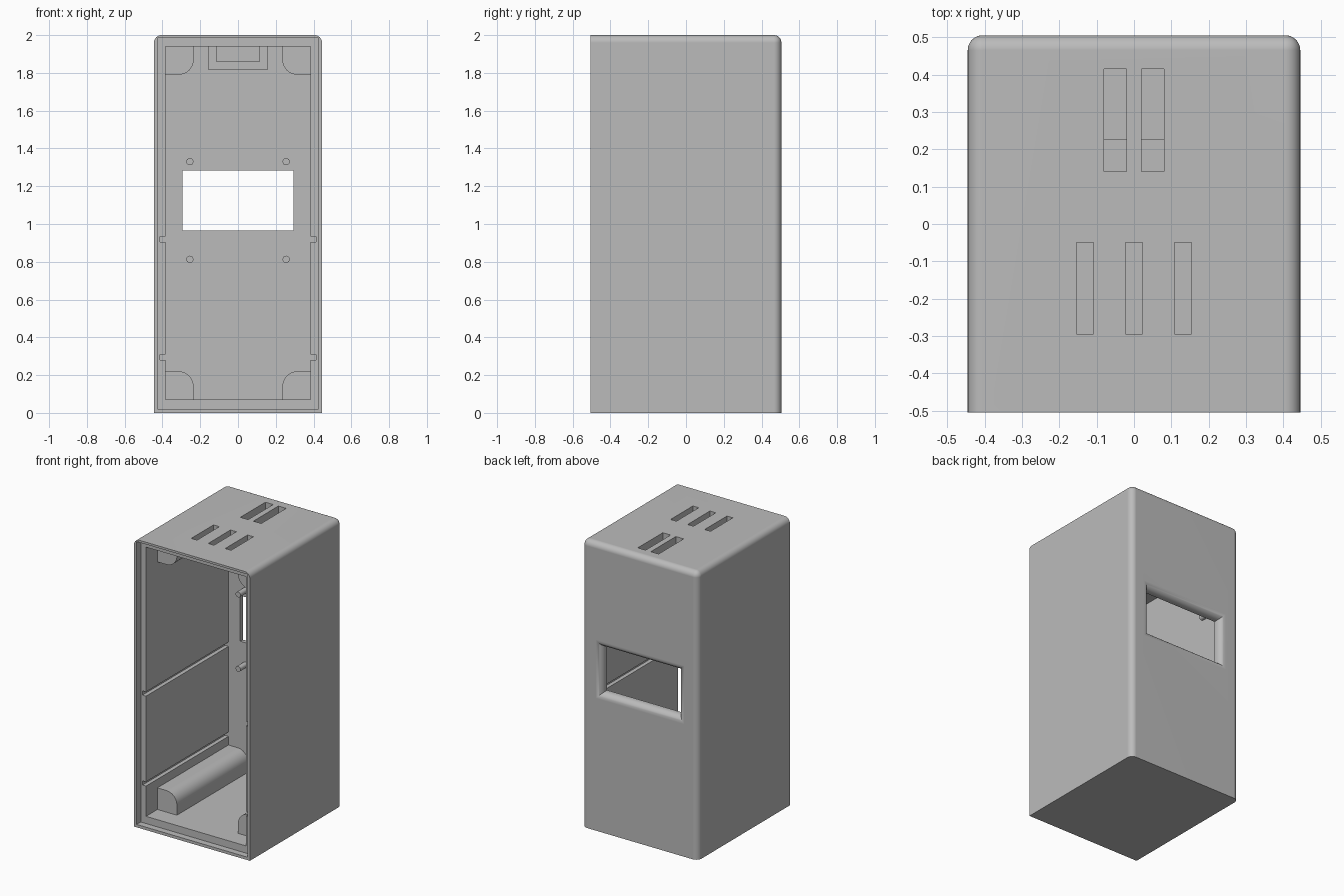
import bpy
import bmesh
import math

old = bpy.data.objects.get("Cube")
if old:
    bpy.data.objects.remove(old, do_unlink=True)

GREY = bpy.data.materials.new("plain grey")
GREY.use_nodes = True
GREY.diffuse_color = (0.5, 0.5, 0.5, 1)
GREY.node_tree.nodes["Principled BSDF"].inputs["Base Color"].default_value = (0.5, 0.5, 0.5, 1)

W, D, H = 0.445, 0.505, 2.0       # half width, half depth, height
IN_W, FLOOR, CEIL, BACK = 0.385, 0.07, 1.94, 0.445
SINK = 0.01                       # overlap of fitted parts into the walls


def finish(bm, name):
    bmesh.ops.recalc_face_normals(bm, faces=bm.faces)
    mesh = bpy.data.meshes.new(name)
    bm.to_mesh(mesh)
    bm.free()
    mesh.materials.append(GREY)
    ob = bpy.data.objects.new(name, mesh)
    bpy.context.collection.objects.link(ob)
    return ob


def loft(name, sections):
    """Skin equal-length (x, z) outlines given as (y, outline) pairs."""
    bm = bmesh.new()
    rings = [[bm.verts.new((x, y, z)) for x, z in pts] for y, pts in sections]
    n = len(rings[0])
    for a, b in zip(rings, rings[1:]):
        for i in range(n):
            j = (i + 1) % n
            bm.faces.new((a[i], a[j], b[j], b[i]))
    bm.faces.new(rings[0])
    bm.faces.new(rings[-1][::-1])
    return finish(bm, name)


def rect(x0, x1, z0, z1):
    return [(x0, z0), (x1, z0), (x1, z1), (x0, z1)]


def box(name, x0, x1, y0, y1, z0, z1):
    r = rect(x0, x1, z0, z1)
    return loft(name, [(y0, r), (y1, r)])


def activate(ob):
    bpy.ops.object.select_all(action='DESELECT')
    ob.select_set(True)
    bpy.context.view_layer.objects.active = ob


def cut(target, cutter):
    activate(target)
    mod = target.modifiers.new("cut", 'BOOLEAN')
    mod.operation = 'DIFFERENCE'
    mod.solver = 'EXACT'
    mod.object = cutter
    bpy.ops.object.modifier_apply(modifier=mod.name)
    bpy.data.objects.remove(cutter, do_unlink=True)


def smooth(ob):
    activate(ob)
    bpy.ops.object.shade_smooth_by_angle(angle=math.radians(30))
    ob.modifiers.new("even shading", 'WEIGHTED_NORMAL').keep_sharp = True


# Housing: block rounded on its top and rear upright edges
housing = box("housing", -W, W, -D, D, 0, H)
bm = bmesh.new()
bm.from_mesh(housing.data)
round_edges = []
for e in bm.edges:
    mid = (e.verts[0].co + e.verts[1].co) / 2
    top = mid.z > H - 0.01 and mid.y > -D + 0.01
    rear = mid.y > D - 0.01 and abs(mid.x) > W - 0.01
    if top or rear:
        round_edges.append(e)
bmesh.ops.bevel(bm, geom=round_edges, offset=0.04, segments=8, profile=0.5, affect='EDGES')
bm.to_mesh(housing.data)
bm.free()

# Hollow interior and the stepped lip around the open front
cut(housing, box("cavity", -IN_W, IN_W, -D - 0.1, BACK, FLOOR, CEIL))
cut(housing, box("lip", -0.425, 0.425, -D - 0.1, -0.46, 0.02, 1.985))

# Guide grooves in both side walls
for z in (0.295, 0.92):
    for s in (-1, 1):
        xs = sorted((s * 0.3, s * 0.412))
        cut(housing, box("groove", xs[0], xs[1], -0.48, BACK, z - 0.015, z + 0.015))

# Rear window with rounded outer rim
R = 0.045
sections = [(BACK - 0.1, rect(-0.295, 0.295, 0.965, 1.282))]
for i in range(9):
    a = math.pi / 2 * i / 8
    g = R * (1 - math.cos(a))
    sections.append((D - R + R * math.sin(a),
                     rect(-0.295 - g, 0.295 + g, 0.965 - g, 1.282 + g)))
sections.append((D + 0.05, sections[-1][1]))
cut(housing, loft("window", sections))

# Slots through the top: three at the front, two at the rear
slots = [(x, 0.0225, -0.295, -0.05) for x in (-0.131, 0, 0.131)]
slots += [(x, 0.03, 0.14, 0.415) for x in (-0.05, 0.05)]
for x, half, y0, y1 in slots:
    cut(housing, box("slot", x - half, x + half, y0, y1, 1.9, 2.1))
smooth(housing)

# Corner blocks running along the depth, rounded on the inner edge
BLOCK, BR = 0.15, 0.08
for level, base, up in (("lower", FLOOR, 1), ("upper", CEIL, -1)):
    for side, s in (("left", 1), ("right", -1)):
        prof = [(-SINK, -SINK), (BLOCK, -SINK)]
        for i in range(9):
            a = math.pi / 2 * i / 8
            prof.append((BLOCK - BR + BR * math.cos(a), BLOCK - BR + BR * math.sin(a)))
        prof.append((-SINK, BLOCK))
        pts = [(s * (IN_W - u), base + up * v) for u, v in prof]
        smooth(loft(f"{level}_{side}_corner_block", [(-0.335, pts), (BACK + SINK, pts)]))

# Mounting posts on the rear wall
for level, z in (("lower", 0.813), ("upper", 1.33)):
    for side, x in (("left", 0.255), ("right", -0.255)):
        ring = [(x + 0.019 * math.cos(math.tau * i / 24), z + 0.019 * math.sin(math.tau * i / 24))
                for i in range(24)]
        smooth(loft(f"{level}_{side}_post", [(0.365, ring), (BACK + SINK, ring)]))

# Pocket hanging from the ceiling under the rear slots
t = CEIL + SINK
u_shape = [(-0.157, t), (-0.157, 1.815), (0.157, 1.815), (0.157, t),
           (0.115, t), (0.115, 1.86), (-0.115, 1.86), (-0.115, t)]
loft("ceiling_pocket", [(0.225, u_shape), (BACK + SINK, u_shape)])
